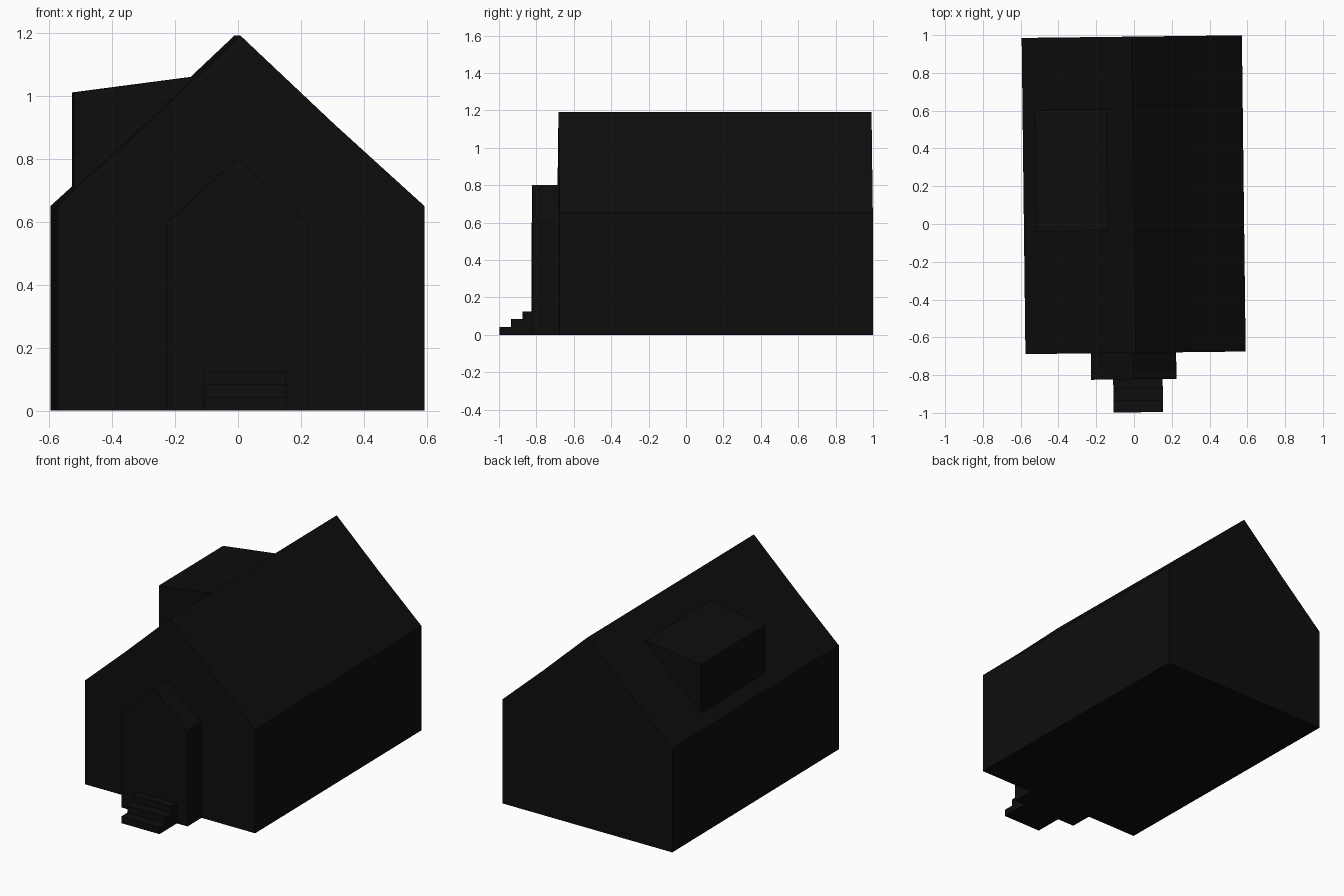
import bpy
import bmesh
from mathutils import Matrix

cube = bpy.data.objects.get("Cube")
if cube:
    bpy.data.objects.remove(cube, do_unlink=True)

# One near-black finish for the whole building
COLOUR = (0.004, 0.004, 0.004, 1.0)
black = bpy.data.materials.new("matte_black")
black.use_nodes = True
black.diffuse_color = COLOUR
shader = next(n for n in black.node_tree.nodes if n.type == "BSDF_PRINCIPLED")
shader.inputs["Base Color"].default_value = COLOUR
shader.inputs["Roughness"].default_value = 0.9

# The building stands very slightly turned on its plot
TURN = Matrix.Rotation(0.0119, 4, "Z")


def prism(name, profile, axis, start, end):
    """Extrude a closed 2D profile along x or y; the profile's second value is z."""
    def place(p, d):
        return (p[0], d, p[1]) if axis == "y" else (d, p[0], p[1])

    bm = bmesh.new()
    face = bm.faces.new([bm.verts.new(place(p, start)) for p in profile])
    grown = bmesh.ops.extrude_face_region(bm, geom=[face], use_keep_orig=True)
    verts = [v for v in grown["geom"] if isinstance(v, bmesh.types.BMVert)]
    for v in verts:
        if axis == "y":
            v.co.y = end
        else:
            v.co.x = end
    bmesh.ops.recalc_face_normals(bm, faces=bm.faces)
    bm.transform(TURN)
    mesh = bpy.data.meshes.new(name)
    bm.to_mesh(mesh)
    bm.free()
    mesh.materials.append(black)
    obj = bpy.data.objects.new(name, mesh)
    bpy.context.collection.objects.link(obj)
    return obj


def gable(half, centre=0.0):
    """Mirror one half of a gable outline, listed from the base to below the ridge."""
    ridge = half[-1]
    right = [(centre + x, z) for x, z in half[:-1]]
    left = [(centre - x, z) for x, z in reversed(half[:-1])]
    return right + [(centre, ridge[1])] + left


# Main house, with a slight bend in each roof slope
prism("house_body",
      gable([(0.583, 0), (0.583, 0.65), (0.3, 0.907), (0, 1.19)]),
      "y", -0.682, 0.992)

# Gabled entrance porch
prism("entrance_porch",
      gable([(0.226, 0), (0.226, 0.595), (0, 0.8)], -0.011),
      "y", -0.822, -0.67)

# Shed dormer on the right-hand roof slope
prism("roof_dormer",
      [(-0.519, 0.66), (-0.519, 1.01), (-0.138, 1.06), (-0.138, 0.95)],
      "y", -0.035, 0.61)

# Three entrance steps
RISE, TREAD, FRONT, COUNT = 0.042, 0.062, -0.997, 3
steps = [(FRONT, 0)]
for i in range(COUNT):
    steps += [(FRONT + i * TREAD, (i + 1) * RISE),
              (FRONT + (i + 1) * TREAD, (i + 1) * RISE)]
steps[-1] = (-0.81, COUNT * RISE)
steps.append((-0.81, 0))
prism("entrance_steps", steps, "x", -0.12, 0.142)
